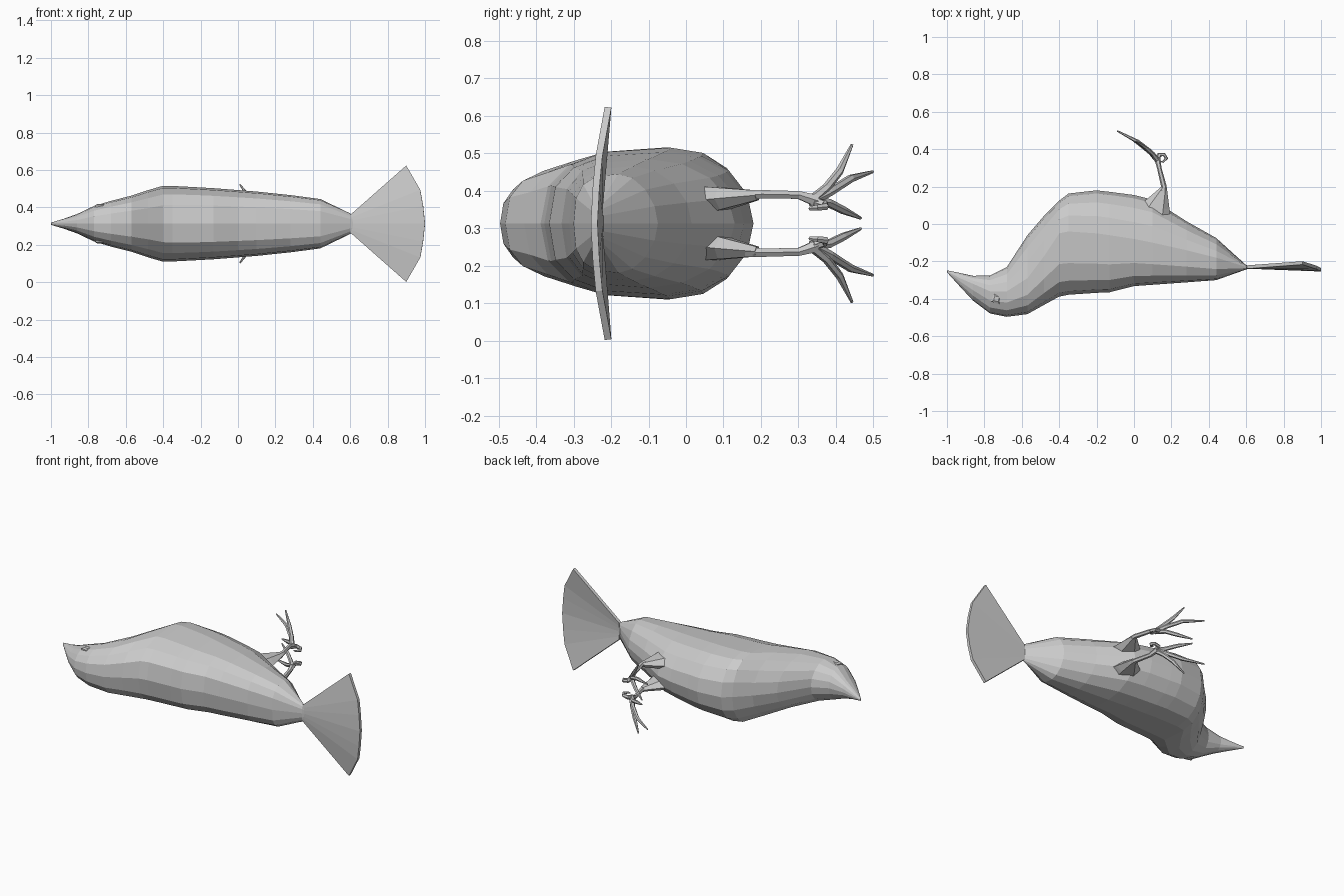
import bpy, bmesh
from math import sin, cos, pi, copysign
from mathutils import Vector

ZC = 0.313  # height of the bird's mirror plane (it lies on its side, back towards -y)


def finish(name, bm):
    bmesh.ops.recalc_face_normals(bm, faces=bm.faces[:])
    me = bpy.data.meshes.new(name)
    bm.to_mesh(me)
    bm.free()
    ob = bpy.data.objects.new(name, me)
    bpy.context.collection.objects.link(ob)
    return ob


def loft(name, rings):
    bm = bmesh.new()
    vs = [[bm.verts.new(p) for p in r] for r in rings]
    n = len(vs[0])
    for a, b in zip(vs, vs[1:]):
        for i in range(n):
            j = (i + 1) % n
            bm.faces.new((a[i], a[j], b[j], b[i]))
    bm.faces.new(vs[0])
    bm.faces.new(vs[-1])
    return finish(name, bm)


def tube(name, pts, radii, sides=6):
    """Faceted tube along pts; each radius is (in plane, along z)."""
    pts = [Vector(p) for p in pts]
    rings = []
    for i, p in enumerate(pts):
        t = (pts[min(i + 1, len(pts) - 1)] - pts[max(i - 1, 0)]).normalized()
        u = t.cross(Vector((0, 0, 1))).normalized()
        w = u.cross(t)
        ru, rw = radii[i]
        rings.append([p + u * ru * cos(2 * pi * k / sides) + w * rw * sin(2 * pi * k / sides)
                      for k in range(sides)])
    return loft(name, rings)


def spow(v, e):
    return copysign(abs(v) ** e, v)


# Body: x, back y, belly y, widest y, half width, back squareness, belly squareness
stations = [
    (-1.00, -0.258, -0.248, -0.253, 0.006, 1.0, 1.0),
    (-0.93, -0.335, -0.262, -0.29, 0.027, 1.0, 1.0),
    (-0.86, -0.410, -0.277, -0.32, 0.052, 1.0, 1.0),
    (-0.77, -0.478, -0.275, -0.36, 0.095, 0.9, 1.0),
    (-0.68, -0.496, -0.230, -0.36, 0.122, 0.85, 1.0),
    (-0.57, -0.482, -0.060, -0.29, 0.150, 0.8, 0.95),
    (-0.48, -0.432, 0.045, -0.17, 0.180, 0.8, 0.95),
    (-0.40, -0.388, 0.125, -0.05, 0.203, 0.75, 0.9),
    (-0.35, -0.378, 0.163, -0.04, 0.202, 0.72, 0.9),
    (-0.20, -0.368, 0.180, -0.05, 0.194, 0.7, 0.95),
    (-0.13, -0.365, 0.172, -0.06, 0.190, 0.7, 0.95),
    (0.00, -0.332, 0.155, -0.08, 0.180, 0.7, 1.0),
    (0.10, -0.325, 0.130, -0.10, 0.172, 0.7, 1.0),
    (0.28, -0.312, 0.015, -0.14, 0.153, 0.7, 1.05),
    (0.44, -0.300, -0.075, -0.18, 0.132, 0.7, 1.1),
    (0.60, -0.243, -0.220, -0.23, 0.055, 0.8, 1.0),
    (0.62, -0.238, -0.222, -0.23, 0.040, 0.8, 1.0),
]
N = 16
rings = []
for x, yb, yf, ym, hw, eb, ef in stations:
    ring = []
    for k in range(N):
        a = 2 * pi * k / N
        s, c = sin(a), cos(a)
        e, h = (ef, yf - ym) if s > 0 else (eb, ym - yb)
        ring.append((x, ym + h * spow(s, e), ZC + hw * spow(c, e)))
    rings.append(ring)
loft("body", rings)

# Tail fan, gently cupped, thickened evenly
half = [(0.9, -0.208, 0.31, 0.05), (0.975, -0.232, 0.18, 0.032), (0.99, -0.24, 0.095, 0.016)]
rim = half + [(1.0, -0.245, 0, 0)] + [(x, y, -z, -r) for x, y, z, r in half[::-1]]
bm = bmesh.new()
outer = [bm.verts.new((x, y, ZC + z)) for x, y, z, r in rim]
inner = [bm.verts.new((0.605, -0.23, ZC + r)) for x, y, z, r in rim]
for i in range(len(rim) - 1):
    bm.faces.new((inner[i], outer[i], outer[i + 1], inner[i + 1]))
tail = finish("tail_fan", bm)
mod = tail.modifiers.new("thickness", "SOLIDIFY")
mod.thickness = 0.018
mod.offset = 0

# Legs, toes and eyes, one set on each side
for side, s in (("upper", 1), ("lower", -1)):
    def P(*pts):
        return [(x, y, ZC + s * z) for x, y, z in pts]

    tube(side + "_thigh", P((0.10, 0.03, 0.058), (0.125, 0.10, 0.066), (0.16, 0.19, 0.075)),
         [(0.105, 0.05), (0.07, 0.034), (0.018, 0.015)])
    tube(side + "_shank", P((0.155, 0.16, 0.075), (0.16, 0.20, 0.078), (0.135, 0.30, 0.076),
                            (0.125, 0.35, 0.060)),
         [(0.022, 0.017), (0.015, 0.013), (0.012, 0.012), (0.017, 0.018)])
    toe_r = [(0.015, 0.015), (0.012, 0.012), (0.011, 0.011), (0.004, 0.004)]
    tube(side + "_outer_toe", P((0.13, 0.335, 0.06), (0.10, 0.375, 0.095), (0.06, 0.41, 0.14),
                                (0.01, 0.443, 0.21)), toe_r)
    tube(side + "_middle_toe", P((0.13, 0.335, 0.06), (0.09, 0.385, 0.085), (0.02, 0.44, 0.12),
                                 (-0.09, 0.498, 0.138)), toe_r)
    tube(side + "_inner_toe", P((0.13, 0.335, 0.06), (0.09, 0.38, 0.055), (0.04, 0.42, 0.035),
                                (-0.03, 0.466, 0.014)), toe_r)
    tube(side + "_back_toe", P((0.125, 0.335, 0.06), (0.135, 0.37, 0.05), (0.16, 0.372, 0.045),
                               (0.174, 0.352, 0.042), (0.155, 0.332, 0.04), (0.14, 0.335, 0.04)),
         [(0.014, 0.014), (0.012, 0.012), (0.01, 0.01), (0.009, 0.009), (0.006, 0.006), (0.002, 0.002)])

    # Eye: small raised block with a bevelled top
    eye = []
    for r, z in ((0.032, 0.07), (0.032, 0.099), (0.018, 0.106)):
        eye.append([(-0.735 + r * cos(0.5 + k * pi / 2), -0.40 + r * sin(0.5 + k * pi / 2), ZC + s * z)
                    for k in range(4)])
    loft(side + "_eye", eye)
